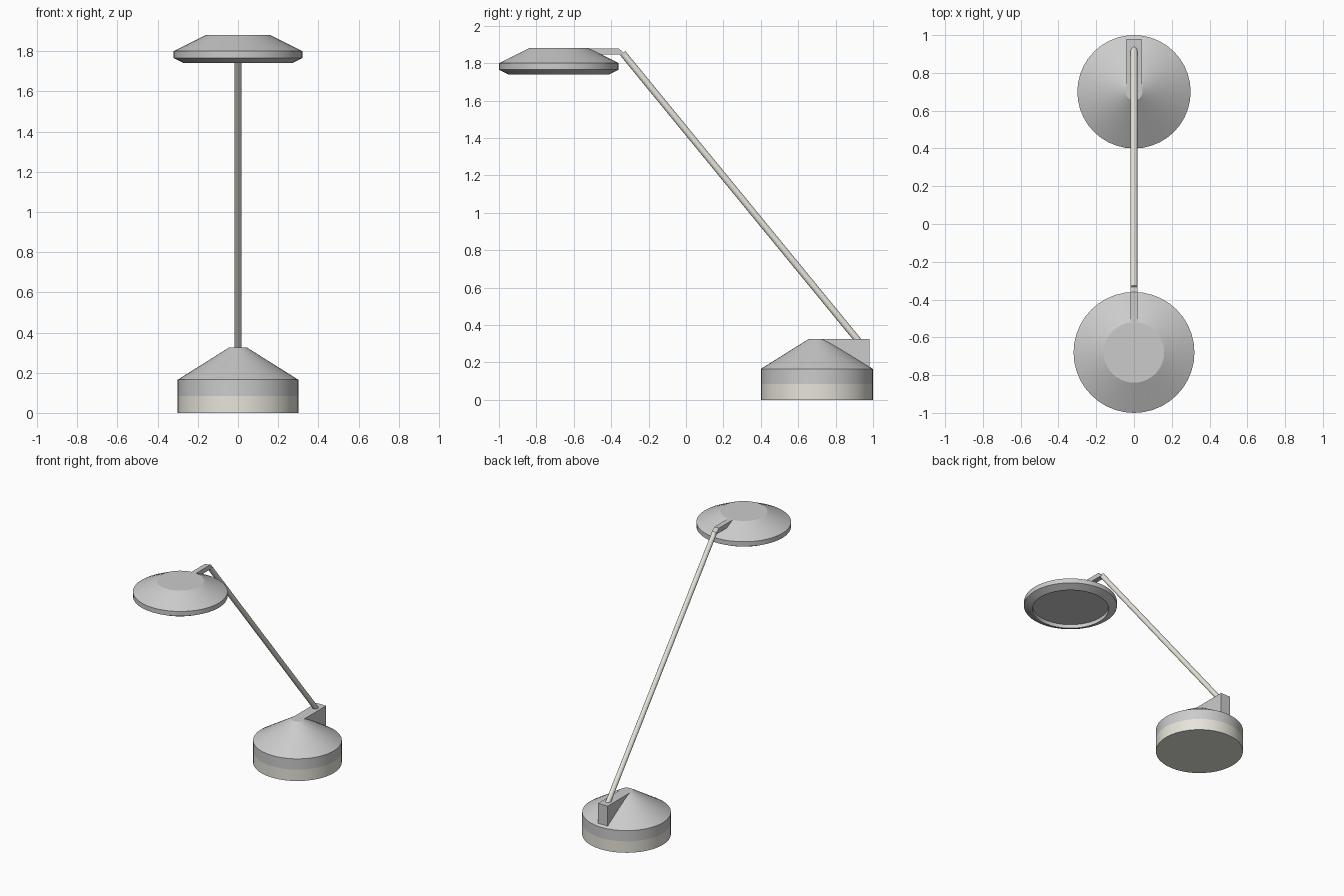
import bpy, bmesh, math
from mathutils import Vector

if "Cube" in bpy.data.objects:
    bpy.data.objects.remove(bpy.data.objects["Cube"])

SIDES = 40

warm = bpy.data.materials.new("warm_grey")
warm.diffuse_color = (0.80, 0.78, 0.70, 1)
warm.use_nodes = True
warm.node_tree.nodes["Principled BSDF"].inputs["Base Color"].default_value = warm.diffuse_color


def make_object(name, bm, mat=None, smooth=True):
    bmesh.ops.recalc_face_normals(bm, faces=bm.faces)
    mesh = bpy.data.meshes.new(name)
    bm.to_mesh(mesh)
    bm.free()
    ob = bpy.data.objects.new(name, mesh)
    bpy.context.collection.objects.link(ob)
    if mat:
        mesh.materials.append(mat)
    if smooth:
        bpy.ops.object.select_all(action='DESELECT')
        ob.select_set(True)
        bpy.context.view_layer.objects.active = ob
        bpy.ops.object.shade_smooth_by_angle(angle=math.radians(20))
    return ob


def turned(name, y, profile, mat=None):
    """Closed round body from (radius, z) rings, capped at both ends."""
    bm = bmesh.new()
    rings = []
    for r, z in profile:
        rings.append([bm.verts.new((r * math.sin(2 * math.pi * i / SIDES),
                                    y + r * math.cos(2 * math.pi * i / SIDES), z))
                      for i in range(SIDES)])
    for a, b in zip(rings, rings[1:]):
        for i in range(SIDES):
            j = (i + 1) % SIDES
            bm.faces.new((a[i], a[j], b[j], b[i]))
    bm.faces.new(rings[0])
    bm.faces.new(rings[-1])
    return make_object(name, bm, mat)


def side_block(name, outline, half_width):
    """Outline in (y, z) extruded symmetrically along x."""
    bm = bmesh.new()
    face = bm.faces.new([bm.verts.new((-half_width, y, z)) for y, z in outline])
    out = bmesh.ops.extrude_face_region(bm, geom=[face])
    moved = [v for v in out["geom"] if isinstance(v, bmesh.types.BMVert)]
    bmesh.ops.translate(bm, verts=moved, vec=(2 * half_width, 0, 0))
    return make_object(name, bm, smooth=False)


def rod(name, start, end, radius, mat):
    start, end = Vector(start), Vector(end)
    axis = end - start
    bm = bmesh.new()
    bmesh.ops.create_cone(bm, cap_ends=True, segments=16, radius1=radius,
                          radius2=radius, depth=axis.length)
    ob = make_object(name, bm, mat)
    ob.rotation_mode = 'QUATERNION'
    ob.rotation_quaternion = axis.to_track_quat('Z', 'Y')
    ob.location = (start + end) / 2
    return ob


# Base: warm foot, grey body with conical top
turned("base_foot", 0.70, [(0.30, 0), (0.30, 0.085)], warm)
turned("base_body", 0.70, [(0.30, 0.085), (0.30, 0.165), (0.045, 0.325)])

# Block on the back of the base that holds the arm
side_block("arm_socket", [(0.70, 0.165), (0.98, 0.165), (0.98, 0.325), (0.70, 0.325)], 0.04)

# Slanted arm
rod("arm", (0, 0.93, 0.305), (0, -0.338, 1.853), 0.018, warm)

# Bracket joining arm and shade
side_block("shade_bracket", [(-0.53, 1.879), (-0.36, 1.879), (-0.322, 1.845), (-0.53, 1.845)], 0.019)

# Shade with bevelled rim and a recessed light disc underneath
turned("shade", -0.68, [(0.16, 1.88), (0.32, 1.80), (0.32, 1.765),
                        (0.27, 1.74), (0.262, 1.74), (0.262, 1.768)])
